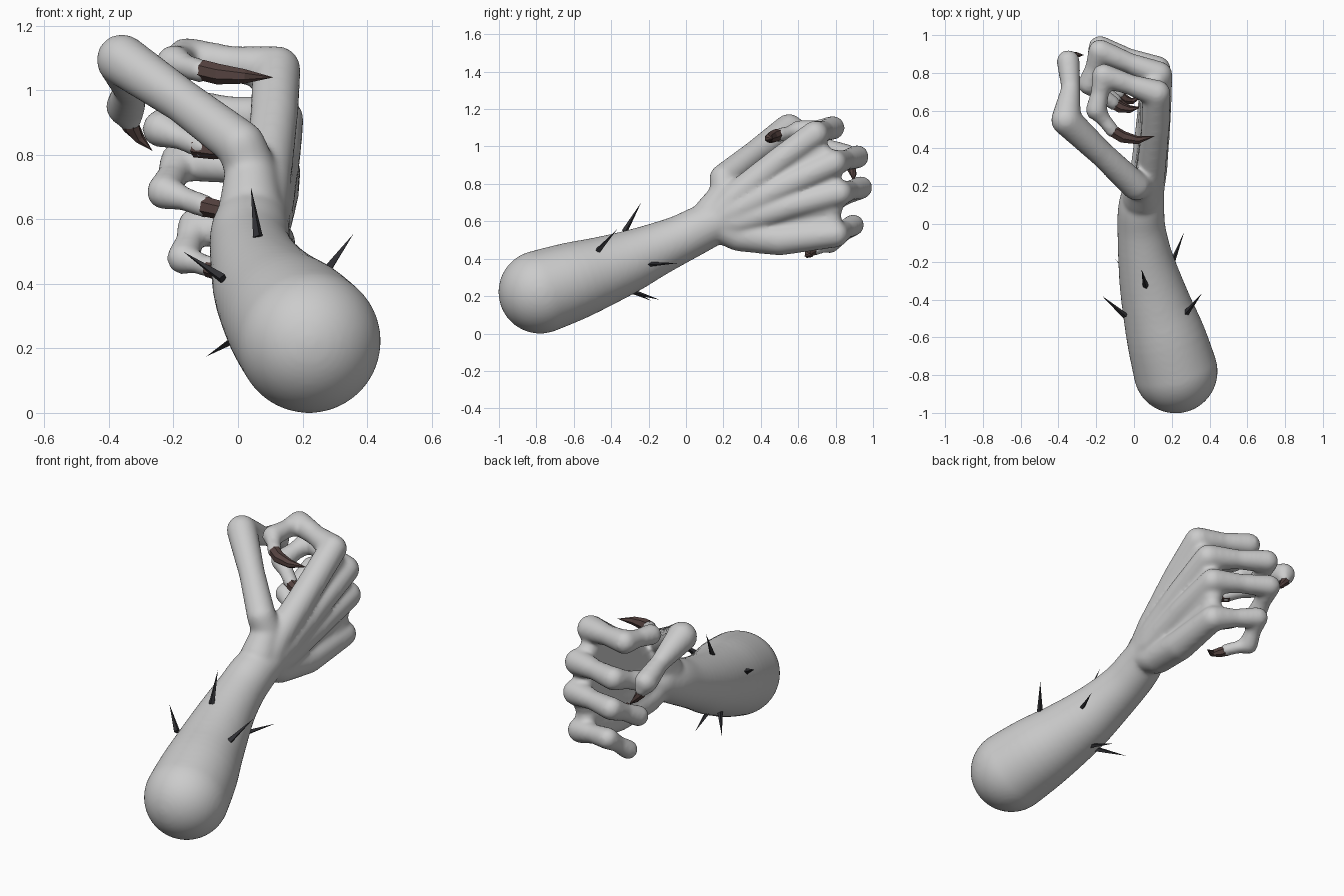
import bpy, bmesh, math
from mathutils import Vector

if "Cube" in bpy.data.objects:
    bpy.data.objects.remove(bpy.data.objects["Cube"])


def material(name, rgb):
    m = bpy.data.materials.new(name)
    m.diffuse_color = (*rgb, 1)
    m.use_nodes = True
    m.node_tree.nodes["Principled BSDF"].inputs["Base Color"].default_value = m.diffuse_color
    return m


def add_object(name, bm, mat=None):
    me = bpy.data.meshes.new(name)
    bm.to_mesh(me)
    bm.free()
    ob = bpy.data.objects.new(name, me)
    bpy.context.collection.objects.link(ob)
    if mat:
        me.materials.append(mat)
    return ob


def limb(bm, pts, detail=3):
    """Chain of (x, y, z, radius): balls at the joints, tapered tubes between."""
    for x, y, z, r in pts:
        g = bmesh.ops.create_icosphere(bm, subdivisions=detail, radius=r)
        bmesh.ops.translate(bm, verts=g["verts"], vec=(x, y, z))
    for p, q in zip(pts, pts[1:]):
        a, b = Vector(p[:3]), Vector(q[:3])
        d = b - a
        g = bmesh.ops.create_cone(bm, cap_ends=True, segments=8 * 2 ** (detail - 1),
                                  radius1=p[3], radius2=q[3], depth=d.length)
        rot = d.to_track_quat('Z', 'Y').to_matrix()
        for v in g["verts"]:
            v.co = rot @ v.co + (a + b) / 2


def spline(pts, steps=5):
    """Catmull-Rom refinement of (x, y, z, radius) points."""
    P = [Vector(p) for p in [pts[0]] + pts + [pts[-1]]]
    out = []
    for a, b, c, d in zip(P, P[1:], P[2:], P[3:]):
        for k in range(steps):
            t = k / steps
            out.append(tuple((2 * b + (c - a) * t + (2 * a - 5 * b + 4 * c - d) * t * t
                              + (3 * b - a - 3 * c + d) * t ** 3) / 2))
    return out + [pts[-1]]


def knobby(pts, waist=.8):
    """Insert a narrower waist halfway along every bone."""
    out = [pts[0]]
    for p, q in zip(pts, pts[1:]):
        m = (Vector(p) + Vector(q)) / 2
        out += [(m[0], m[1], m[2], m[3] * waist), q]
    return out


def horn(name, pts, sides, mat):
    """Faceted tapered spike through (x, y, z, radius) points, ending in a tip."""
    bm = bmesh.new()
    P = [Vector(p[:3]) for p in pts]
    rings = []
    for i in range(len(P) - 1):
        d = P[i + 1] - P[max(i - 1, 0)]
        q = d.to_track_quat('Z', 'Y')
        rings.append([bm.verts.new(P[i] + q @ Vector((pts[i][3] * math.cos(t), pts[i][3] * math.sin(t), 0)))
                      for t in (2 * math.pi * k / sides for k in range(sides))])
    tip = bm.verts.new(P[-1])
    bm.faces.new(rings[0][::-1])
    for k in range(sides):
        n = (k + 1) % sides
        for A, B in zip(rings, rings[1:]):
            bm.faces.new((A[k], A[n], B[n], B[k]))
        bm.faces.new((rings[-1][k], rings[-1][n], tip))
    return add_object(name, bm, mat)


claw_mat = material("claw_brown", (0.09, 0.055, 0.05))
spike_mat = material("spike_dark", (0.03, 0.03, 0.035))

# forearm, wrist, thumb and fingers fused into one skin
bm = bmesh.new()
limb(bm, spline([(.22, -.78, .222, .223), (.175, -.62, .275, .211), (.13, -.47, .325, .189),
                 (.09, -.32, .38, .167), (.06, -.18, .44, .145), (.04, -.03, .505, .128),
                 (.038, .08, .56, .123), (.05, .17, .60, .112)], 4), 4)
wrist = (.055, .15, .60, .1)
# three hand-bone points, then the curled finger joints
fingers = {
    "index": [(.085, .25, .72, .08), (.115, .50, .925, .072), (.122, .69, 1.065, .073),
              (-.16, .785, 1.10, .064), (-.20, .605, 1.085, .056), (-.115, .495, 1.06, .038)],
    "middle": [(.09, .27, .66, .085), (.12, .55, .80, .075), (.132, .79, .91, .072),
               (-.18, .915, .945, .063), (-.24, .74, .88, .058), (-.11, .64, .825, .038)],
    "ring": [(.085, .28, .60, .085), (.115, .55, .68, .074), (.125, .82, .75, .07),
             (-.18, .935, .78, .062), (-.228, .76, .685, .056), (-.10, .655, .64, .037)],
    "little": [(.065, .28, .525, .085), (.09, .50, .50, .083), (.108, .80, .53, .07),
               (-.13, .895, .58, .058), (-.17, .77, .48, .052), (-.08, .69, .45, .035)],
}
for pts in fingers.values():
    limb(bm, [wrist] + pts[:2] + knobby(pts[2:]))
# palm webbing between neighbouring hand bones
rows = list(fingers.values())
for a, b in zip(rows, rows[1:]):
    for s in (.1, .35, .65, .9):
        limb(bm, [(*(Vector(p[:3]).lerp(Vector(q[:3]), s) - Vector((.022, .03, 0))), .057)
                  for p, q in zip(a[:3], b[:3])])
# thumb
limb(bm, [(.04, .14, .64, .1), (.04, .21, .75, .08), (.01, .20, .83, .076),
          (-.17, .37, .965, .068), (-.36, .55, 1.095, .08), (-.335, .72, 1.0, .05),
          (-.348, .86, .95, .062), (-.336, .878, .91, .04)])
arm = add_object("arm_and_hand", bm)
rm = arm.modifiers.new("fuse", 'REMESH')
rm.mode = 'VOXEL'
rm.voxel_size = 0.011
rm.use_smooth_shade = True
sm = arm.modifiers.new("soften", 'SMOOTH')
sm.factor = 0.5
sm.iterations = 14

# claws
claws = {
    "index": [(-.11, .49, 1.063, .033), (-.06, .46, 1.05, .033), (.02, .443, 1.043, .023), (.11, .465, 1.04, 0)],
    "middle": [(-.13, .65, .825, .034), (-.07, .615, .815, .03), (-.02, .605, .81, .018), (.03, .615, .81, 0)],
    "ring": [(-.10, .65, .64, .032), (-.06, .62, .63, .03), (-.02, .61, .625, .018), (.03, .62, .62, 0)],
    "little": [(-.09, .69, .45, .03), (-.05, .66, .435, .027), (-.01, .65, .42, .017), (.05, .68, .41, 0)],
    "thumb": [(-.342, .87, .92, .034), (-.33, .885, .885, .027), (-.305, .895, .85, .017), (-.265, .895, .812, 0)],
}
for n, pts in claws.items():
    horn(n + "_claw", pts, 7, claw_mat)

# forearm spikes: base and tip
spikes = [((.06, -.32, .56), (.04, -.24, .70)), ((.285, -.46, .455), (.358, -.37, .555)),
          ((-.06, -.475, .425), (-.17, -.38, .50)), ((0, -.31, .235), (-.098, -.185, .175)),
          ((.065, -.29, .225), (.04, -.14, .18)), ((.20, -.21, .37), (.265, -.045, .376))]
for i, (b, t) in enumerate(spikes):
    b, t = Vector(b), Vector(t)
    b -= (t - b) * .12
    horn(f"forearm_spike_{i + 1}", [(*b, .016), (*t, 0)], 4, spike_mat)
